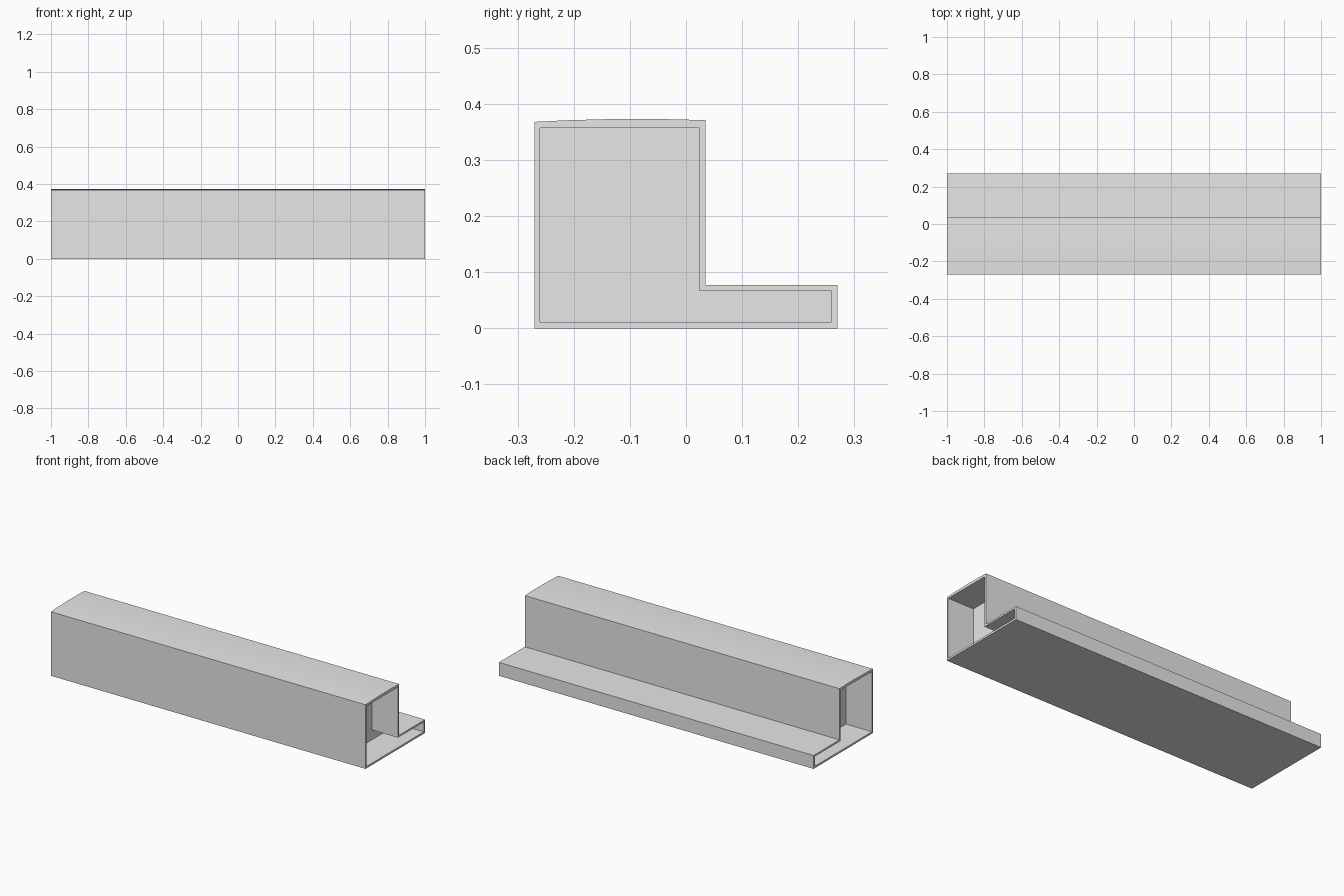
import bpy
import bmesh

cube = bpy.data.objects.get("Cube")
if cube:
    bpy.data.objects.remove(cube, do_unlink=True)

HALF = 1.0      # half the beam length
DEPTH = 0.165   # depth of the recess in each end

grey = bpy.data.materials.new("light grey")
grey.use_nodes = True
colour = (0.8, 0.8, 0.8, 1)
grey.diffuse_color = colour
grey.node_tree.nodes["Principled BSDF"].inputs["Base Color"].default_value = colour

# Stepped cross-sections (y, z): outer skin with a slightly crowned top, inner cavity
outer = [(-0.27, 0), (0.27, 0), (0.27, 0.077), (0.035, 0.077), (0.035, 0.371),
         (-0.04, 0.373), (-0.13, 0.373), (-0.21, 0.371), (-0.27, 0.368)]
inner = [(-0.26, 0.011), (0.259, 0.011), (0.259, 0.067), (0.024, 0.067), (0.024, 0.357),
         (-0.04, 0.357), (-0.13, 0.357), (-0.21, 0.357), (-0.26, 0.357)]

bm = bmesh.new()


def section(profile, x):
    return [bm.verts.new((x, y, z)) for y, z in profile]


# Skin runs from one recess wall, round the rim, along the outside and into the other
rings = [section(inner, DEPTH - HALF), section(inner, -HALF), section(outer, -HALF),
         section(outer, HALF), section(inner, HALF), section(inner, HALF - DEPTH)]
for a, b in zip(rings, rings[1:]):
    for i in range(len(a)):
        j = (i + 1) % len(a)
        bm.faces.new((a[i], a[j], b[j], b[i]))

# Partitions that close the recesses
bm.faces.new(rings[0])
bm.faces.new(rings[-1])
bmesh.ops.recalc_face_normals(bm, faces=bm.faces)

mesh = bpy.data.meshes.new("stepped_beam")
bm.to_mesh(mesh)
bm.free()
mesh.materials.append(grey)
beam = bpy.data.objects.new("stepped_beam", mesh)
bpy.context.collection.objects.link(beam)

# Smooth the crown while keeping the corners sharp
bpy.ops.object.select_all(action="DESELECT")
beam.select_set(True)
bpy.context.view_layer.objects.active = beam
bpy.ops.object.shade_smooth_by_angle(angle=0.5)
